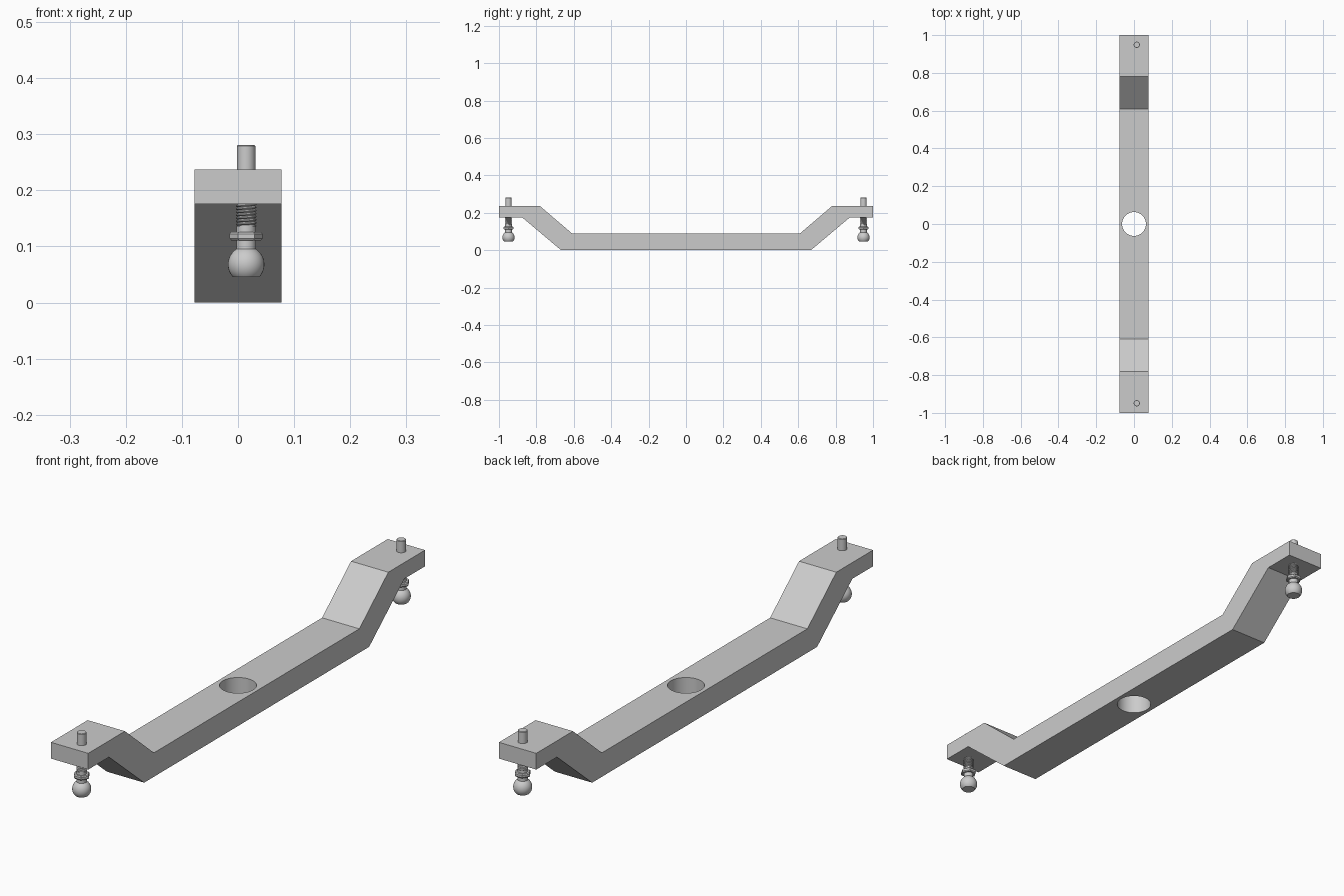
import bpy, bmesh
from math import pi, sin, cos, asin

if "Cube" in bpy.data.objects:
    bpy.data.objects.remove(bpy.data.objects["Cube"])

grey = bpy.data.materials.new("plain grey metal")
grey.use_nodes = True
grey.diffuse_color = (0.6, 0.6, 0.6, 1)
grey.node_tree.nodes["Principled BSDF"].inputs["Base Color"].default_value = grey.diffuse_color

STUD_X, STUD_Y = 0.0145, 0.949


def finish(name, bm, smooth=False):
    bmesh.ops.remove_doubles(bm, verts=bm.verts, dist=1e-5)
    bmesh.ops.recalc_face_normals(bm, faces=bm.faces)
    mesh = bpy.data.meshes.new(name)
    bm.to_mesh(mesh)
    bm.free()
    mesh.materials.append(grey)
    obj = bpy.data.objects.new(name, mesh)
    bpy.context.collection.objects.link(obj)
    if smooth:
        shade(obj)
    return obj


def shade(obj):
    bpy.ops.object.select_all(action='DESELECT')
    obj.select_set(True)
    bpy.context.view_layer.objects.active = obj
    bpy.ops.object.shade_smooth_by_angle(angle=pi / 6)


def lathe(name, profile, steps=32, smooth=True):
    """Revolve (radius, height) points around the z axis."""
    bm = bmesh.new()
    verts = [bm.verts.new((r, 0, z)) for r, z in profile]
    edges = [bm.edges.new(pair) for pair in zip(verts, verts[1:])]
    bmesh.ops.spin(bm, geom=verts + edges, cent=(0, 0, 0), axis=(0, 0, 1),
                   angle=2 * pi, steps=steps)
    return finish(name, bm, smooth)


# Bent bar: half of the side profile, mirrored and extruded across the width
top = [(0.61, 0.09), (0.782, 0.237), (1.0, 0.237)]
under = [(1.0, 0.176), (0.877, 0.176), (0.668, 0)]
half = top + under
outline = half + [(-y, z) for y, z in reversed(half)]
bm = bmesh.new()
face = bm.faces.new([bm.verts.new((-0.0775, y, z)) for y, z in outline])
side = bmesh.ops.extrude_face_region(bm, geom=[face])
bmesh.ops.translate(bm, vec=(0.155, 0, 0),
                    verts=[v for v in side["geom"] if isinstance(v, bmesh.types.BMVert)])
bar = finish("bent_bar", bm)

# Round hole through the middle of the bar
cutter = lathe("hole_cutter", [(0, -0.1), (0.063, -0.1), (0.063, 0.2), (0, 0.2)], 48)
cutter.hide_render = True
cut = bar.modifiers.new("centre hole", 'BOOLEAN')
cut.operation, cut.solver, cut.object = 'DIFFERENCE', 'EXACT', cutter
bpy.context.view_layer.objects.active = bar
bpy.ops.object.modifier_apply(modifier=cut.name)
bpy.data.objects.remove(cutter)
shade(bar)

# Ball stud: flat-bottomed ball, neck and upper pin in one turned shape
ball_r, ball_z, neck_r, pin_r = 0.0325, 0.068, 0.0175, 0.0165
low, high = -asin(0.0225 / ball_r), pi / 2 - asin(neck_r / ball_r)
arc = [low + (high - low) * i / 14 for i in range(15)]
profile = [(0, ball_z + ball_r * sin(low))]
profile += [(ball_r * cos(a), ball_z + ball_r * sin(a)) for a in arc]
profile += [(neck_r, 0.136), (0.0155, 0.136), (0.0155, 0.18), (pin_r, 0.18),
            (pin_r, 0.279), (pin_r - 0.002, 0.281), (0, 0.281)]
stud = lathe("ball_stud", profile)

# Hexagonal nut with chamfered rims
nut = lathe("hex_nut", [(0, 0.111), (0.0265, 0.111), (0.0295, 0.1145),
                        (0.0295, 0.1225), (0.0265, 0.126), (0, 0.126)], 6, False)

# Helical thread between nut and bar
pitch, turns = 0.0055, 8
bm = bmesh.new()
ridge = [bm.verts.new((r, 0, 0.134 + pitch * k))
         for r, k in ((0.0153, 0), (0.0185, 0.35), (0.0185, 0.6), (0.0153, 1))]
for pair in zip(ridge, ridge[1:]):
    bm.edges.new(pair)
thread = finish("stud_thread", bm)
screw = thread.modifiers.new("helix", 'SCREW')
screw.steps = screw.render_steps = 24
screw.screw_offset, screw.iterations = pitch, turns
screw.use_normal_calculate = True
bpy.context.view_layer.objects.active = thread
bpy.ops.object.modifier_apply(modifier=screw.name)
shade(thread)

# One stud at the front end and a matching one at the back end
for part in (stud, nut, thread):
    back = part.copy()
    back.name = "back_" + part.name
    bpy.context.collection.objects.link(back)
    part.name = "front_" + part.name
    part.location = (STUD_X, -STUD_Y, 0)
    back.location = (STUD_X, STUD_Y, 0)
